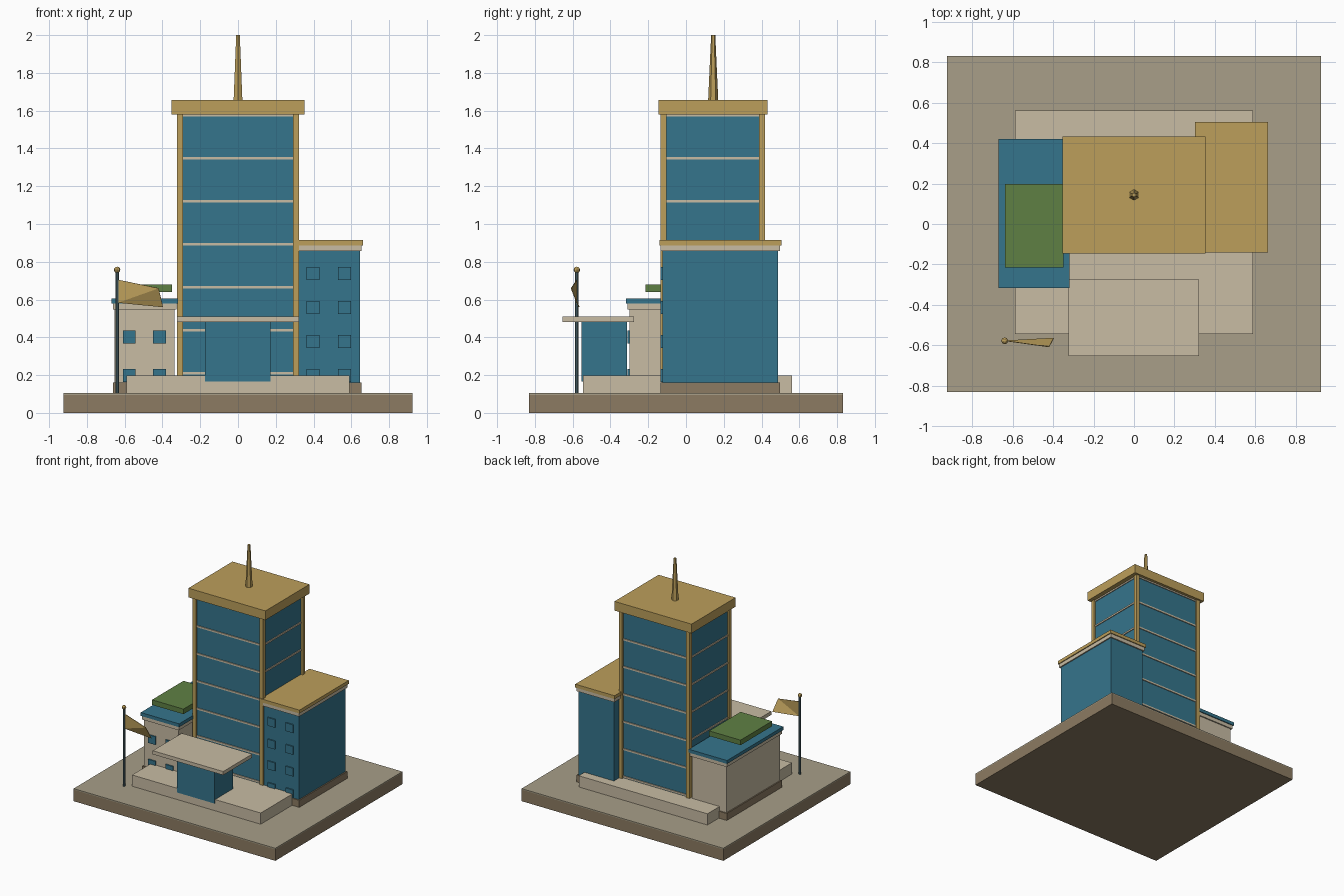
import bpy, math

if "Cube" in bpy.data.objects:
    bpy.data.objects.remove(bpy.data.objects["Cube"])

def mat(name, hexa):
    rgb = [int(hexa[i:i + 2], 16) / 255 for i in (0, 2, 4)]
    m = bpy.data.materials.new(name)
    m.diffuse_color = [((c + 0.055) / 1.055) ** 2.4 for c in rgb] + [1]
    m.use_nodes = True
    m.node_tree.nodes["Principled BSDF"].inputs["Base Color"].default_value = m.diffuse_color
    return m

GOLD = mat("gold", "BC9F5B")
BLUE = mat("blue_glass", "35758C")
PALE = mat("pale_stone", "C8BCA4")
BROWN = mat("brown_stone", "8C7B62")
PAVE = mat("paving", "A89F88")
GREEN = mat("planting", "5F8044")
STEEL = mat("steel", "4F6A72")

def box(name, x, y, z, m):
    """Box from (min, max) ranges."""
    bpy.ops.mesh.primitive_cube_add(size=1, location=[sum(r) / 2 for r in (x, y, z)])
    o = bpy.context.object
    o.scale = [r[1] - r[0] for r in (x, y, z)]
    bpy.ops.object.transform_apply(location=False, rotation=False, scale=True)
    o.name = name
    o.data.materials.append(m)
    return o

def cone(name, x, y, z, r1, r2, sides, m):
    bpy.ops.mesh.primitive_cone_add(vertices=sides, radius1=r1, radius2=r2,
                                    depth=z[1] - z[0], location=(x, y, sum(z) / 2))
    o = bpy.context.object
    o.name = name
    o.data.materials.append(m)
    return o

# ground slab and podium
box("base_slab", (-.925, .925), (-.832, .832), (0, .095), BROWN)
box("base_paving", (-.925, .925), (-.832, .832), (.095, .104), PAVE)
box("podium", (-.59, .59), (-.545, .562), (.1, .197), PALE)

# tower: glass core, floor bands, corner columns, roof, spire
CY = .142
box("tower_glass", (-.307, .307), (CY - .259, CY + .259), (.19, 1.58), BLUE)
for i in range(7):
    z = .21 + i * .2275
    box(f"floor_band_{i}", (-.314, .314), (CY - .266, CY + .266), (z - .007, z + .007), PALE)
for sx in (-1, 1):
    for sy in (-1, 1):
        x, y = sx * .308, CY + sy * .26
        box("corner_column", (x - .016, x + .016), (y - .016, y + .016), (.19, 1.585), GOLD)
box("tower_roof", (-.353, .353), (CY - .287, CY + .29), (1.58, 1.656), GOLD)
cone("spire", 0, CY + .002, (1.65, 2.0), .027, .011, 6, GOLD)

# side wings: plinth, body, cornice, cap and front windows
def wing(name, x, y, top, rows, win_x, body, cap):
    def grow(d):
        return (x[0] - d, x[1] + d), (y[0] - d, y[1] + d)
    box(name + "_plinth", *grow(.01), (.1, .162), BROWN)
    box(name + "_body", *grow(0), (.16, top), body)
    box(name + "_cornice", *grow(.01), (top, top + .031), PALE)
    box(name + "_cap", *grow(.0175), (top + .031, top + .059), cap)
    for wx in win_x:
        for wz in rows:
            box(name + "_window", (wx - .034, wx + .034), (y[0] - .01, y[0] + .01),
                (wz - .034, wz + .034), BLUE)

wing("right_wing", (.32, .645), (-.124, .487), .856,
     (.198, .378, .558, .738), (.397, .564), BLUE, GOLD)
wing("left_wing", (-.653, -.336), (-.299, .403), .547,
     (.198, .402), (-.576, -.416), PALE, BLUE)
box("roof_garden", (-.638, -.35), (-.215, .197), (.639, .681), GREEN)

# entrance and canopy
box("entrance", (-.174, .172), (-.552, -.312), (.166, .483), BLUE)
box("canopy", (-.324, .322), (-.654, -.274), (.481, .511), PALE)

# flagpole with finial and folded flag
PX, PY = -.64, -.578
cone("flagpole", PX, PY, (.1, .755), .009, .009, 8, STEEL)
bpy.ops.mesh.primitive_uv_sphere_add(segments=8, ring_count=6, radius=.017, location=(PX, PY, .757))
ball = bpy.context.object
ball.name = "pole_finial"
ball.data.materials.append(GOLD)

verts = [(-.635, PY, .705), (-.42, -.608, .66), (-.397, -.565, .56), (-.635, PY, .583)]
me = bpy.data.meshes.new("flag")
me.from_pydata(verts, [], [(0, 3, 1), (1, 3, 2)])
flag = bpy.data.objects.new("flag", me)
bpy.context.collection.objects.link(flag)
me.materials.append(GOLD)
sol = flag.modifiers.new("thickness", "SOLIDIFY")
sol.thickness = .004
sol.offset = 0
